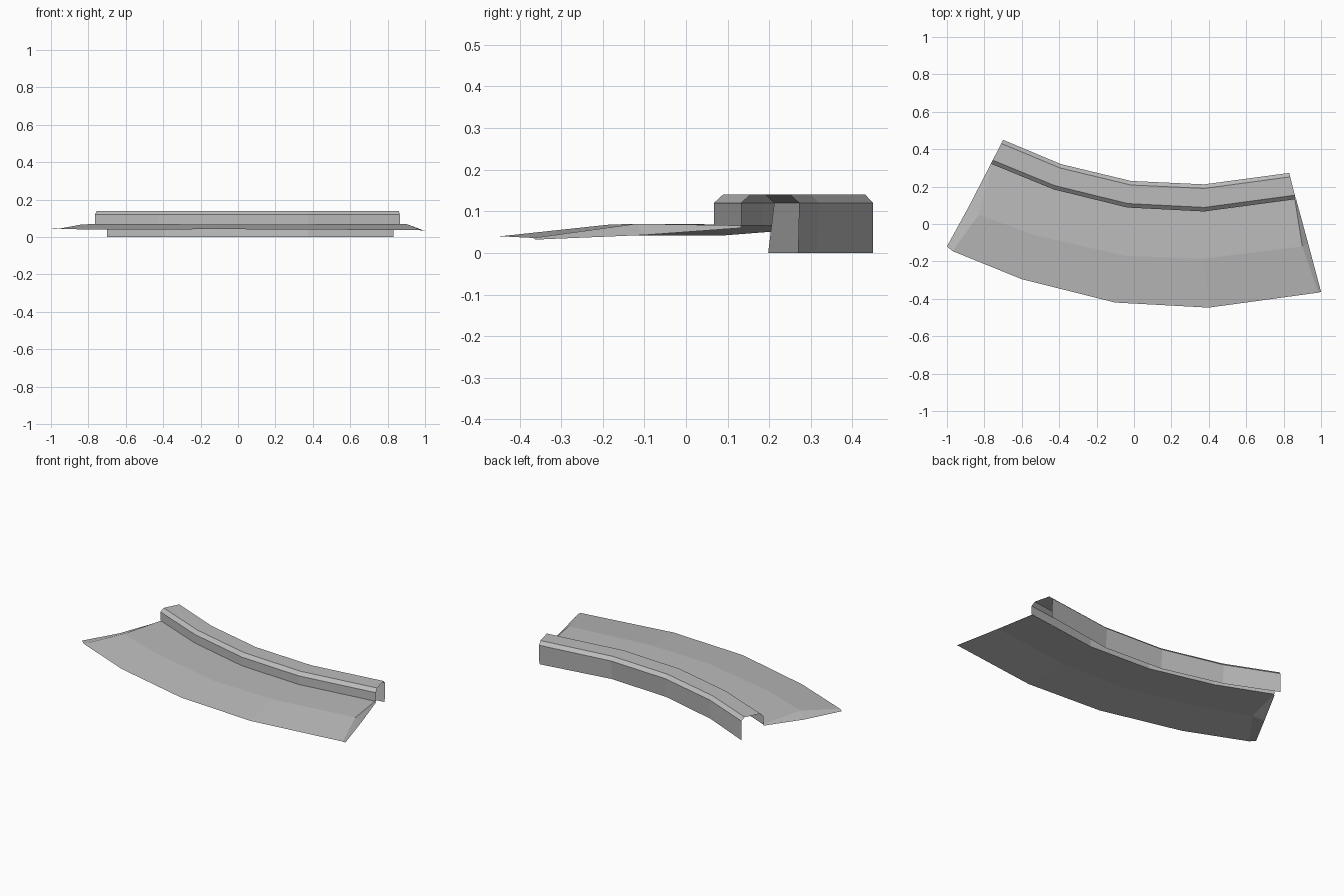
import bpy
from mathutils import Vector

default_cube = bpy.data.objects.get("Cube")
if default_cube:
    bpy.data.objects.remove(default_cube, do_unlink=True)


def make_material(name, grey):
    colour = (grey, grey, grey, 1.0)
    material = bpy.data.materials.new(name)
    material.use_nodes = True
    material.diffuse_color = colour
    shader = material.node_tree.nodes["Principled BSDF"]
    shader.inputs["Base Color"].default_value = colour
    shader.inputs["Roughness"].default_value = 0.8
    return material


def loft(name, sections, material):
    """Join equally long open sections, listed left to right, with quads."""
    count = len(sections[0])
    vertices = [point for section in sections for point in section]
    faces = []
    for s in range(len(sections) - 1):
        for p in range(count - 1):
            a = s * count + p
            b = a + count
            faces.append((a, a + 1, b + 1, b))
    mesh = bpy.data.meshes.new(name)
    mesh.from_pydata(vertices, [], faces)
    mesh.materials.append(material)
    mesh.update()
    part = bpy.data.objects.new(name, mesh)
    bpy.context.collection.objects.link(part)
    return part


concrete = make_material("concrete grey", 0.5)

# Curved kerb: back and front lines, joined by a chamfered open profile
back_line = [(-0.70, 0.45), (-0.39, 0.32), (-0.015, 0.23), (0.375, 0.212), (0.83, 0.273)]
front_line = [(-0.765, 0.322), (-0.43, 0.185), (-0.035, 0.088), (0.375, 0.067), (0.865, 0.133)]
foot_inset = [0, 0.04, 0.08, 0.1, 0.02]
shoulder, top, ground_level, chamfer = 0.12, 0.14, 0.066, 0.15


def kerb_section(back, front, inset):
    profile = [
        (inset, 0),
        (0, shoulder),
        (chamfer, top),
        (1 - chamfer, top),
        (1, shoulder),
        (1, ground_level),
    ]
    back, front = Vector(back), Vector(front)
    return [(*back.lerp(front, across), height) for across, height in profile]


kerb_sections = [kerb_section(*station) for station in zip(back_line, front_line, foot_inset)]
loft("kerb", kerb_sections, concrete)

# Sloping apron: each section runs from the kerb over a crease to the rim
apron_sections = [
    [(-0.765, 0.322, 0.06), (-0.885, 0.09, 0.042), (-1, -0.12, 0.045)],
    [(-0.76, 0.32, 0.066), (-0.83, 0.05, 0.068), (-0.97, -0.145, 0.042)],
    [(*front_line[1], ground_level), (-0.53, -0.06, 0.07), (-0.6, -0.295, 0.04)],
    [(*front_line[2], ground_level), (-0.05, -0.17, 0.066), (-0.1, -0.42, 0.042)],
    [(*front_line[3], ground_level), (0.37, -0.185, 0.068), (0.4, -0.447, 0.04)],
    [(0.86, 0.132, 0.066), (0.9, -0.12, 0.07), (0.985, -0.367, 0.036)],
    [(0.867, 0.132, 0.06), (0.93, -0.1, 0.043), (1, -0.362, 0.032)],
]
loft("apron", apron_sections, concrete)
